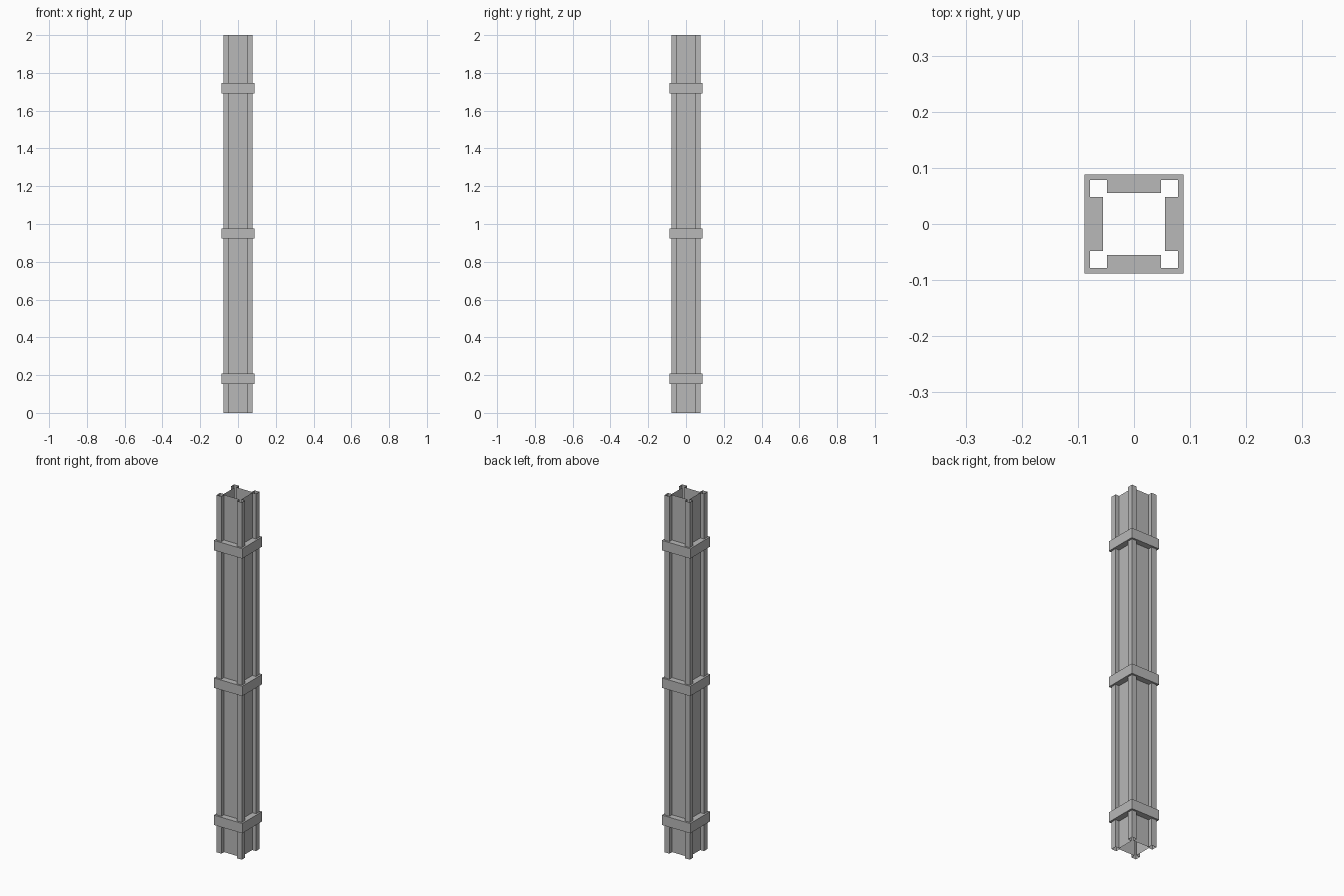
import bpy
import bmesh
from mathutils import Matrix, Vector

if "Cube" in bpy.data.objects:
    bpy.data.objects.remove(bpy.data.objects["Cube"], do_unlink=True)

HEIGHT = 2.0
PANEL = 0.055        # distance of the flat panels from the axis
LOBE_IN = 0.048      # inner edge of the corner posts
LOBE_OUT = 0.078     # outer edge of the corner posts
BAND = 0.088         # half width of the bands
BAND_HEIGHT = 0.055
BAND_BASES = (0.154, 0.922, 1.692)

grey = bpy.data.materials.new("grey metal")
grey.use_nodes = True
colour = (0.48, 0.48, 0.48, 1)
grey.diffuse_color = colour
grey.node_tree.nodes["Principled BSDF"].inputs["Base Color"].default_value = colour


def four_corners(points):
    """Repeat one corner's counterclockwise points around the axis."""
    outline = []
    for turn in range(4):
        spin = Matrix.Rotation(turn * 1.5707963, 3, "Z")
        outline += [spin @ Vector((x, y, 0)) for x, y in points]
    return outline


def add_loop(bm, outline, z):
    return [bm.verts.new((p.x, p.y, z)) for p in outline]


def wall(bm, low, high):
    for i in range(len(low)):
        j = (i + 1) % len(low)
        bm.faces.new((low[i], low[j], high[j], high[i]))


def loop_edges(bm, loop):
    edges = []
    for a, b in zip(loop, loop[1:] + loop[:1]):
        edges.append(bm.edges.get((a, b)) or bm.edges.new((a, b)))
    return edges


def finish(bm, name):
    mesh = bpy.data.meshes.new(name)
    bm.to_mesh(mesh)
    bm.free()
    mesh.materials.append(grey)
    obj = bpy.data.objects.new(name, mesh)
    bpy.context.collection.objects.link(obj)
    return obj


shaft_outline = four_corners([
    (PANEL, LOBE_IN), (LOBE_OUT, LOBE_IN), (LOBE_OUT, LOBE_OUT),
    (LOBE_IN, LOBE_OUT), (LOBE_IN, PANEL)])
band_outline = four_corners([(BAND, BAND)])

# Open sheet shaft: four panels with hollow square posts at the corners
bm = bmesh.new()
wall(bm, add_loop(bm, shaft_outline, 0), add_loop(bm, shaft_outline, HEIGHT))
finish(bm, "shaft")

# Square bands fitted around the shaft
for name, base in zip(("lower_band", "middle_band", "upper_band"), BAND_BASES):
    bm = bmesh.new()
    rims = [add_loop(bm, band_outline, z) for z in (base, base + BAND_HEIGHT)]
    wall(bm, *rims)
    for rim, up in zip(rims, (-1, 1)):
        hole = add_loop(bm, shaft_outline, rim[0].co.z)
        edges = loop_edges(bm, rim) + loop_edges(bm, hole)
        made = bmesh.ops.triangle_fill(bm, edges=edges, normal=(0, 0, up))
        for item in made["geom"]:
            if isinstance(item, bmesh.types.BMFace):
                item.normal_update()
                if item.normal.z * up < 0:
                    item.normal_flip()
    finish(bm, name)
